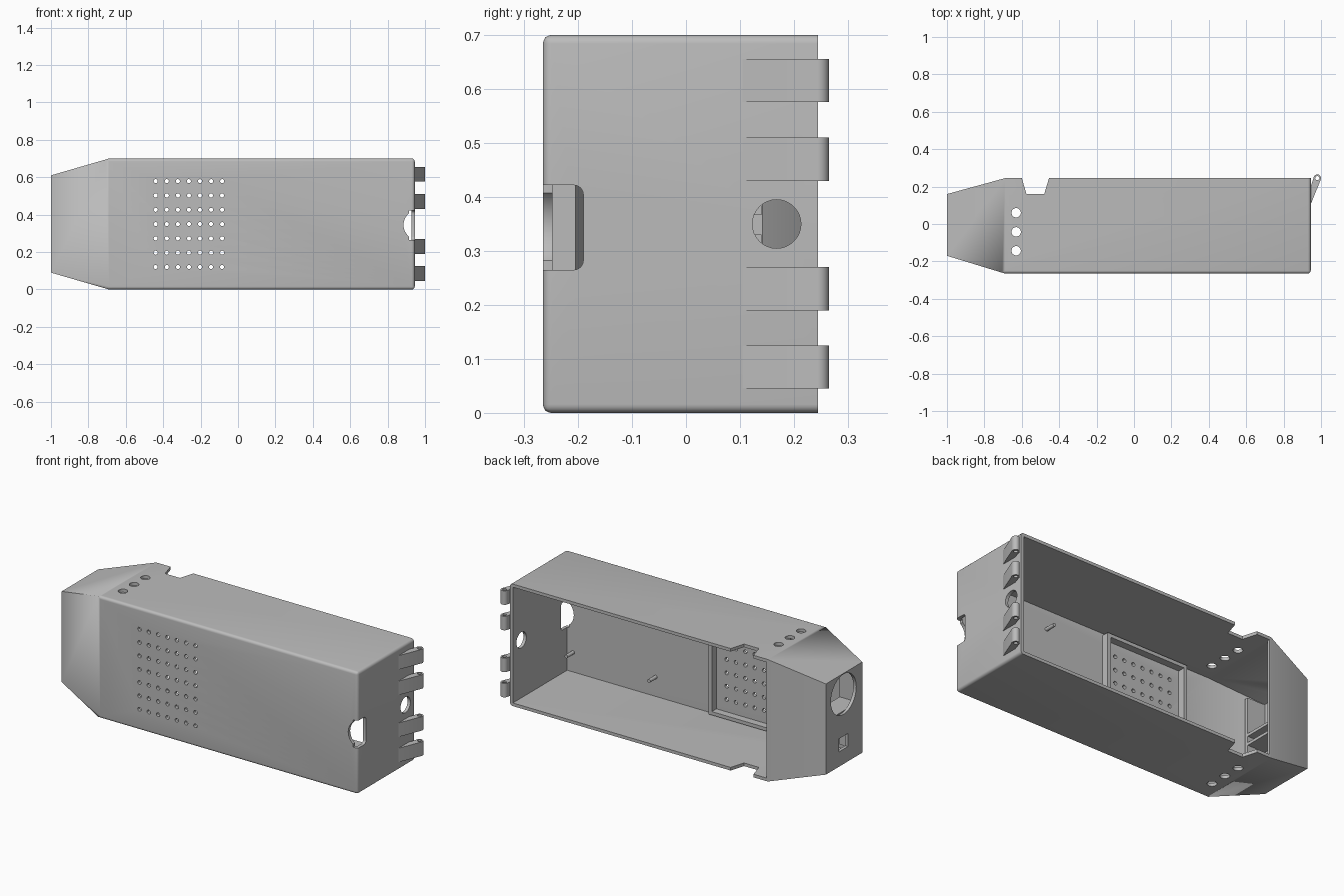
import bpy, bmesh, math
from mathutils import Matrix, Vector

if "Cube" in bpy.data.objects:
    bpy.data.objects.remove(bpy.data.objects["Cube"])

grey = bpy.data.materials.new("plain grey")
grey.use_nodes = True
COLOR = (0.5, 0.5, 0.5, 1)
grey.diffuse_color = COLOR
grey.node_tree.nodes["Principled BSDF"].inputs["Base Color"].default_value = COLOR

WALL = 0.018
FRONT, BACK, TOP = -0.265, 0.245, 0.7
TIP, TAPER, END = -1.0, -0.69, 0.945


def finish(name, bm):
    bmesh.ops.recalc_face_normals(bm, faces=bm.faces)
    mesh = bpy.data.meshes.new(name)
    bm.to_mesh(mesh)
    bm.free()
    mesh.materials.append(grey)
    obj = bpy.data.objects.new(name, mesh)
    bpy.context.collection.objects.link(obj)
    return obj


def add_box(bm, x, y, z):
    size = Vector((x[1] - x[0], y[1] - y[0], z[1] - z[0]))
    mid = Vector((x[0] + x[1], y[0] + y[1], z[0] + z[1])) / 2
    bmesh.ops.create_cube(bm, size=1, matrix=Matrix.Translation(mid) @ Matrix.Diagonal(size).to_4x4())


def add_rod(bm, center, axis, radius, length, sides=32):
    turn = Vector(axis).to_track_quat("Z", "Y").to_matrix().to_4x4()
    bmesh.ops.create_cone(bm, cap_ends=True, segments=sides, radius1=radius, radius2=radius,
                          depth=length, matrix=Matrix.Translation(center) @ turn)


def add_prism(bm, outline, z0, z1):
    face = bm.faces.new([bm.verts.new((x, y, z0)) for x, y in outline])
    top = bmesh.ops.extrude_face_region(bm, geom=[face])["geom"]
    bmesh.ops.translate(bm, vec=(0, 0, z1 - z0), verts=[v for v in top if isinstance(v, bmesh.types.BMVert)])


def hull(inset):
    """Box with a tapered end, shrunk by inset."""
    bm = bmesh.new()
    loops = []
    for x, y0, y1, z0, z1 in ((TIP + inset, -0.17, 0.16, 0.09, 0.61),
                              (TAPER, FRONT, BACK, 0, TOP),
                              (END - inset, FRONT, BACK, 0, TOP)):
        y0, y1, z0, z1 = y0 + inset, y1 - inset, z0 + inset, z1 - inset
        loops.append([bm.verts.new((x, y, z)) for y, z in ((y0, z0), (y1, z0), (y1, z1), (y0, z1))])
    for a, b in zip(loops, loops[1:]):
        for i in range(4):
            j = (i + 1) % 4
            bm.faces.new((a[i], a[j], b[j], b[i]))
    bm.faces.new(loops[0])
    bm.faces.new(loops[-1])
    return bm


# Outer shell with rounded front and end edges
bm = hull(0)
rounded = []
for e in bm.edges:
    a, b = (v.co for v in e.verts)
    if min(a.x, b.x) < TAPER - 0.01 or max(a.x, b.x) < END - 0.01:
        continue
    along_front = a.y < 0 and b.y < 0
    at_end = a.x > 0.9 and b.x > 0.9 and not (a.y > 0 and b.y > 0)
    if along_front or at_end:
        rounded.append(e)
bmesh.ops.bevel(bm, geom=rounded, offset=0.016, segments=5, profile=0.5, affect="EDGES")
shell = finish("enclosure_shell", bm)

cutters = [finish("cavity_cutter", hull(WALL))]

# Open back
bm = bmesh.new()
add_box(bm, (TAPER + 0.008, END - WALL), (0, 0.4), (WALL, TOP - WALL))
cutters.append(finish("back_opening_cutter", bm))

# Notches in the top and bottom walls
bm = bmesh.new()
add_prism(bm, ((-0.607, 0.27), (-0.575, 0.16), (-0.48, 0.16), (-0.447, 0.27)), -0.1, 0.8)
cutters.append(finish("notch_cutter", bm))

# Row of vents through top and bottom
bm = bmesh.new()
for y in (-0.143, -0.042, 0.06):
    add_rod(bm, (-0.63, y, 0.35), (0, 0, 1), 0.025, 1)
cutters.append(finish("side_vent_cutter", bm))

# Grid of small front holes
bm = bmesh.new()
for col in range(7):
    for row in range(7):
        add_rod(bm, (-0.44 + col * 0.0592, FRONT, 0.12 + row * 0.0765), (0, 1, 0), 0.011, 0.1, 16)
cutters.append(finish("grille_cutter", bm))

# Lens and switch holes in the tapered end
bm = bmesh.new()
add_rod(bm, (TIP, 0, 0.49), (1, 0, 0), 0.115, 0.1, 48)
add_box(bm, (-1.05, -0.95), (-0.04, 0.04), (0.175, 0.25))
cutters.append(finish("tip_hole_cutter", bm))

# Cable hole and corner slot in the square end
bm = bmesh.new()
add_rod(bm, (END, 0.168, 0.35), (1, 0, 0), 0.045, 0.1)
cutters.append(finish("cable_hole_cutter", bm))
bm = bmesh.new()
add_rod(bm, (0.965, FRONT, 0.345), (0, 1, 0), 0.08, 0.1, 48)
cutters.append(finish("front_slot_cutter", bm))
bm = bmesh.new()
add_box(bm, (0.915, 1.0), (-0.3, -0.19), (0.265, 0.422))
corners = [e for e in bm.edges if all(v.co.y > -0.2 for v in e.verts)
           and abs(e.verts[0].co.x - e.verts[1].co.x) > 0.01]
bmesh.ops.bevel(bm, geom=corners, offset=0.018, segments=4, profile=0.5, affect="EDGES")
cutters.append(finish("end_slot_cutter", bm))


def carve(obj, tools):
    for tool in tools:
        mod = obj.modifiers.new(tool.name, "BOOLEAN")
        mod.operation, mod.solver, mod.object = "DIFFERENCE", "EXACT", tool
    graph = bpy.context.evaluated_depsgraph_get()
    mesh = bpy.data.meshes.new_from_object(obj.evaluated_get(graph))
    obj.modifiers.clear()
    obj.data = mesh
    for tool in tools:
        bpy.data.objects.remove(tool)


carve(shell, cutters)

# Hinge knuckles: tapered arm and barrel with a pin hole
hinges = []
for i, z in enumerate((0.045, 0.19, 0.43, 0.576)):
    bm = bmesh.new()
    arc = [(0.98 + 0.02 * math.cos(a), BACK + 0.02 * math.sin(a))
           for a in (math.radians(-18 + 198 * k / 16) for k in range(17))]
    add_prism(bm, [(0.94, 0.105), (END, 0.105)] + arc + [(END, 0.2), (0.94, 0.2)], z, z + 0.08)
    knuckle = finish("hinge_knuckle_%d" % (i + 1), bm)
    bm = bmesh.new()
    add_rod(bm, (0.98, BACK, z + 0.04), (0, 0, 1), 0.011, 0.2, 24)
    carve(knuckle, [finish("pin_cutter", bm)])
    hinges.append(knuckle)

# Raised frame around the grille inside
bm = bmesh.new()
for x in (-0.52, -0.02):
    add_box(bm, (x, x + 0.02), (-0.25, -0.205), (0.03, 0.67))
for z in (0.03, 0.65):
    add_box(bm, (-0.5, -0.02), (-0.25, -0.205), (z, z + 0.02))
finish("grille_frame", bm)

# Mounting pins
bm = bmesh.new()
for x in (0.365, 0.89):
    for z in (0.13, 0.57):
        add_rod(bm, (x, -0.22, z), (0, 1, 0), 0.01, 0.07, 16)
pins = finish("mounting_pins", bm)

# Partition and shelves inside the tapered end
bm = bmesh.new()
add_box(bm, (-0.985, -0.87), (-0.17, -0.15), (0.11, 0.59))
for z in (0.315, 0.367):
    add_box(bm, (-0.985, -0.87), (-0.15, 0.14), (z, z + 0.016))
finish("tip_shelves", bm)

# Smooth curved surfaces, keep edges sharp
bpy.ops.object.select_all(action="DESELECT")
for obj in [shell, pins] + hinges:
    obj.select_set(True)
bpy.context.view_layer.objects.active = shell
bpy.ops.object.shade_smooth_by_angle(angle=math.radians(30))
